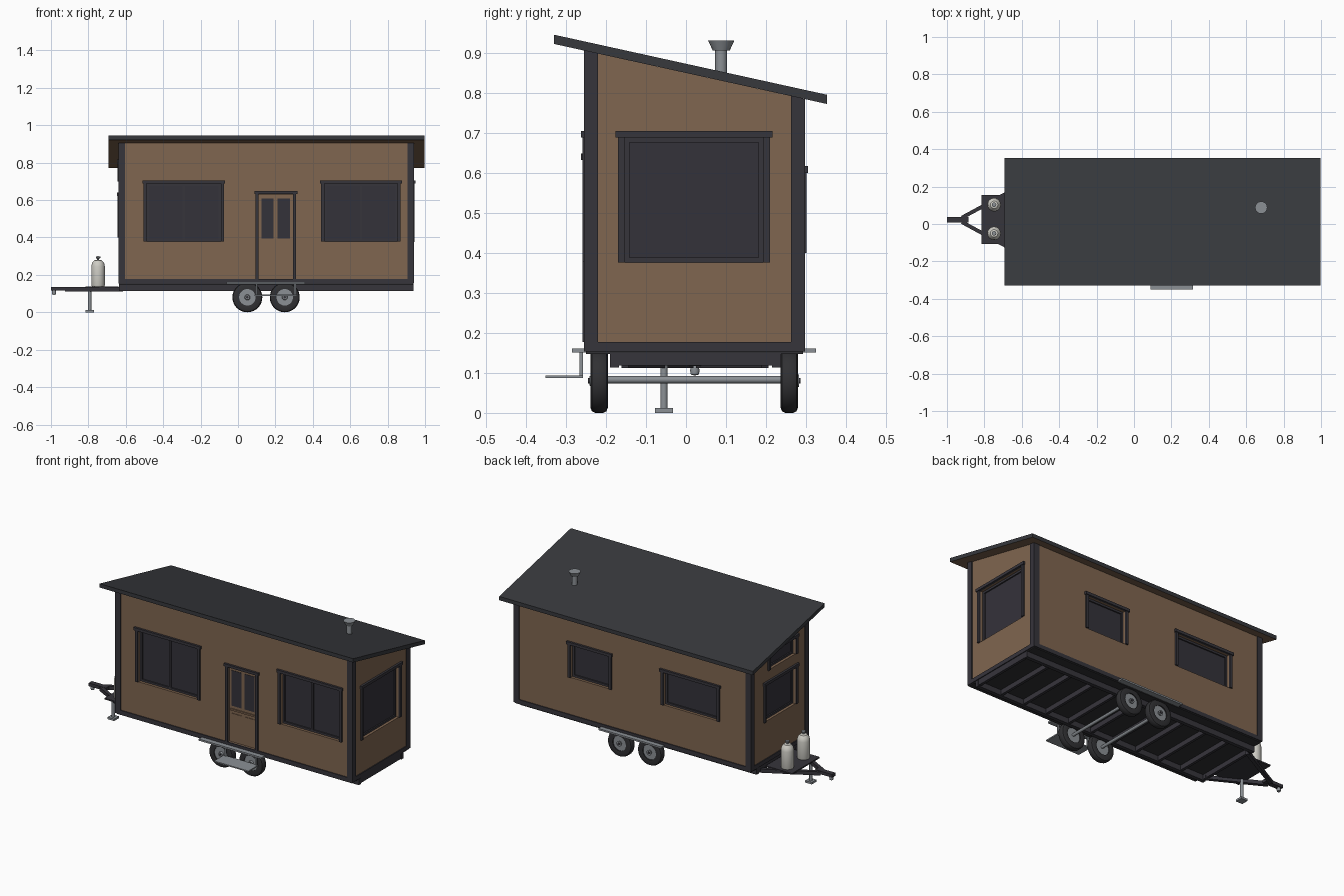
import bpy, bmesh, math
from mathutils import Vector, Matrix

if "Cube" in bpy.data.objects:
    bpy.data.objects.remove(bpy.data.objects["Cube"], do_unlink=True)


def material(name, r, g, b):
    m = bpy.data.materials.new(name)
    m.use_nodes = True
    m.diffuse_color = (r, g, b, 1)
    m.node_tree.nodes["Principled BSDF"].inputs["Base Color"].default_value = (r, g, b, 1)
    return m


WOOD = material("wood_siding", .215, .132, .08)
TRIM = material("dark_trim", .037, .035, .044)
ROOF = material("roof_sheet", .038, .040, .046)
GLASS = material("window_glass", .034, .032, .042)
METAL = material("grey_metal", .26, .28, .30)
RUBBER = material("tyre_rubber", .03, .03, .033)
WHITE = material("tank_paint", .62, .61, .56)


def finish(name, bm, *mats, smooth=False):
    bmesh.ops.recalc_face_normals(bm, faces=bm.faces)
    me = bpy.data.meshes.new(name)
    bm.to_mesh(me)
    bm.free()
    ob = bpy.data.objects.new(name, me)
    bpy.context.collection.objects.link(ob)
    for m in mats:
        me.materials.append(m)
    if smooth:
        bpy.ops.object.select_all(action='DESELECT')
        ob.select_set(True)
        bpy.context.view_layer.objects.active = ob
        bpy.ops.object.shade_smooth_by_angle(angle=math.radians(35))
    return ob


def box(name, x, y, z, mat):
    """Box from (low, high) ranges."""
    bm = bmesh.new()
    bmesh.ops.create_cube(bm, size=1)
    for v in bm.verts:
        v.co = [r[0] + (c + .5) * (r[1] - r[0]) for c, r in zip(v.co, (x, y, z))]
    return finish(name, bm, mat)


def prism(name, yz, x0, x1, *mats):
    """Side profile in y, z extruded along x."""
    bm = bmesh.new()
    face = bm.faces.new([bm.verts.new((x0, y, z)) for y, z in yz])
    ext = bmesh.ops.extrude_face_region(bm, geom=[face])["geom"]
    bmesh.ops.translate(bm, vec=(x1 - x0, 0, 0),
                        verts=[g for g in ext if isinstance(g, bmesh.types.BMVert)])
    return finish(name, bm, *mats)


def lathe(name, profile, loc, mat, axis="Z", sides=24):
    """Profile of (radius, height) spun round an axis."""
    bm = bmesh.new()
    vs = [bm.verts.new((r, 0, h)) for r, h in profile]
    es = [bm.edges.new(p) for p in zip(vs, vs[1:])]
    bmesh.ops.spin(bm, geom=vs + es, axis=(0, 0, 1), cent=(0, 0, 0),
                   angle=math.tau, steps=sides, use_merge=True)
    bmesh.ops.remove_doubles(bm, verts=bm.verts, dist=1e-5)
    if axis == "Y":
        bm.transform(Matrix.Rotation(math.pi / 2, 4, 'X'))
    bm.transform(Matrix.Translation(loc))
    return finish(name, bm, mat, smooth=True)


def beam(name, a, b, width, height, mat):
    a, b = Vector(a), Vector(b)
    bm = bmesh.new()
    bmesh.ops.create_cube(bm, size=1)
    bm.transform(Matrix.Diagonal(((b - a).length, width, height, 1)))
    bm.transform((b - a).to_track_quat('X', 'Z').to_matrix().to_4x4())
    bm.transform(Matrix.Translation((a + b) / 2))
    return finish(name, bm, mat)


# Walls: outer planes of the house
X0, X1, Y0, Y1 = -.635, .935, -.25, .292
FLOOR = .155


def under_roof(y):
    return .922 - (y + .33) * .22


walls = prism("walls", [(Y0, FLOOR), (Y1, FLOOR), (Y1, under_roof(Y1)), (Y0, under_roof(Y0))],
              X0, X1, WOOD)
SIDES = {"front": (1, Y0, -1), "back": (1, Y1, 1), "left": (0, X1, 1), "right": (0, X0, -1)}


def on_wall(name, side, u, z, d, mat):
    """Box on a wall: u along it, d outward from its surface."""
    axis, pos, sign = SIDES[side]
    depth = sorted(pos + sign * k for k in d)
    return box(name, *((depth, u) if axis == 0 else (u, depth)), z, mat)


def cut(side, u, z, depth):
    c = on_wall("opening_cutter", side, u, z, (-depth, .05), WOOD)
    c.hide_render = True
    mod = walls.modifiers.new("opening", 'BOOLEAN')
    mod.object, mod.operation, mod.solver = c, 'DIFFERENCE', 'EXACT'
    bpy.ops.object.select_all(action='DESELECT')
    bpy.context.view_layer.objects.active = walls
    walls.select_set(True)
    bpy.ops.object.modifier_apply(modifier=mod.name)
    bpy.data.objects.remove(c, do_unlink=True)


def casing(name, side, u0, u1, z0, z1, t):
    """Side boards and a wider header."""
    for label, u in (("a", (u0, u0 + t)), ("b", (u1 - t, u1))):
        on_wall(f"{name}_side_board_{label}", side, u, (z0, z1 - t), (-.002, .009), TRIM)
    on_wall(name + "_header", side, (u0 - .006, u1 + .006), (z1 - t, z1), (-.002, .013), TRIM)


def window(name, side, u0, u1, z0, z1, divided=False):
    t = .017
    a, b, top, s = u0 + t, u1 - t, z1 - t, .012
    cut(side, (a, b), (z0, top), .03)
    casing(name, side, u0, u1, z0, z1, t)
    on_wall(name + "_glass", side, (a, b), (z0, top), (-.031, -.024), GLASS)
    bars = [((a, a + s), (z0, top)), ((b - s, b), (z0, top)),
            ((a + s, b - s), (z0, z0 + s)), ((a + s, b - s), (top - s, top))]
    if divided:
        mid = (a + b) / 2
        bars.append(((mid - s / 2, mid + s / 2), (z0 + s, top - s)))
    for u, z in bars:
        on_wall(name + "_sash", side, u, z, (-.03, -.016), TRIM)


window("front_window_a", "front", -.505, -.075, .378, .705, True)
window("front_window_b", "front", .445, .87, .378, .705, True)
window("end_window", "left", -.17, .21, .376, .705)
window("back_window_a", "back", .29, .58, .40, .617)
window("back_window_b", "back", -.43, -.04, .40, .617)
window("hitch_end_window", "right", -.15, .17, .40, .64)
window("loft_window", "right", -.15, .13, .70, .818)

# Door
cut("front", (.11, .295), (.177, .63), .022)
casing("door", "front", .094, .311, .177, .648, .016)
on_wall("door_panel", "front", (.11, .295), (.177, .63), (-.023, -.012), WOOD)
for u in (.125, .212):
    on_wall("door_glass", "front", (u, u + .066), (.395, .608), (-.014, -.010), GLASS)
    on_wall("door_lower_panel", "front", (u, u + .066), (.21, .35), (-.014, -.009), WOOD)
on_wall("door_ledge", "front", (.12, .285), (.368, .378), (-.014, -.005), WOOD)

# Corner boards and base boards
for side, (lo, hi) in {"front": (X0, X1), "back": (X0, X1),
                       "left": (Y0, Y1), "right": (Y0, Y1)}.items():
    on_wall(side + "_base_board", side, (lo, hi), (FLOOR - .002, .177), (-.002, .005), TRIM)
for x0, x1 in ((X0 - .005, X0 + .03), (X1 - .03, X1 + .005)):
    for y0, y1 in ((Y0 - .005, Y0 + .03), (Y1 - .03, Y1 + .005)):
        prism("corner_post", [(y0, FLOOR - .002), (y1, FLOOR - .002),
                              (y1, under_roof(y1)), (y0, under_roof(y0))], x0, x1, TRIM)

# Roof: dark sheet with a timber underside
roof = prism("roof", [(-.33, .922), (.352, .772), (.352, .795), (-.33, .945)],
             -.692, .998, ROOF, WOOD)
for p in roof.data.polygons:
    p.material_index = int(p.normal.z < -.8)

# Chimney
lathe("chimney", [(0, .82), (.015, .82), (.015, .905), (.021, .905), (.033, .931), (0, .931)],
      (.68, .088, 0), METAL, sides=16)

# Chassis
box("floor_pan", (X0, X1), (Y0, Y1), (.147, .156), RUBBER)
for y in (-.19, .215):
    box("chassis_rail", (-.637, .938), (y, y + .022), (.114, .15), TRIM)
for i in range(11):
    x = -.635 + i * .1555
    box("cross_member", (x, x + .016), (-.17, .217), (.118, .15), TRIM)

# Wheels, axles and mudguards
for x in (.05, .25):
    lathe("axle", [(0, -.26), (.009, -.26), (.009, .26), (0, .26)], (x, .021, .083), METAL, "Y", 12)
    for y, out in ((-.217, -1), (.258, 1)):
        lathe("tyre", [(.044, -.02), (.066, -.022), (.076, -.018), (.08, -.01), (.08, .01),
                       (.076, .018), (.066, .022), (.044, .02), (.044, -.02)],
              (x, y, .08), RUBBER, "Y", 32)
        lathe("wheel_rim", [(0, -.014), (.045, -.014), (.045, .014), (0, .014)],
              (x, y, .08), METAL, "Y")
        lathe("wheel_hub", [(0, -.006), (.016, -.006), (.012, .006), (0, .006)],
              (x, y + out * .018, .08), METAL, "Y", 12)
        lathe("hub_cap", [(0, -.003), (.007, -.003), (.007, .003), (0, .003)],
              (x, y + out * .025, .08), TRIM, "Y", 12)
box("front_mudguard", (-.062, .357), (-.285, -.19), (.151, .161), METAL)
box("back_mudguard", (-.062, .357), (.235, .325), (.151, .161), METAL)

# Entry step
box("step_tread", (.087, .315), (-.351, -.258), (.087, .094), METAL)
for x in (.095, .3):
    box("step_bracket", (x, x + .01), (-.266, -.258), (.09, .155), METAL)

# Towing frame
for s in (-1, 1):
    beam("tow_arm", (-.62, .022 + s * .175, .123), (-.92, .022 + s * .012, .123), .02, .022, TRIM)
box("tow_tongue", (-1, -.885), (.007, .037), (.117, .136), TRIM)
lathe("tow_coupler", [(0, .093), (.01, .096), (.012, .106), (.009, .118), (0, .118)],
      (-.984, .022, 0), METAL, sides=12)
box("tank_tray", (-.815, -.64), (-.107, .155), (.13, .138), TRIM)
lathe("jack_post", [(0, .008), (.009, .008), (.009, .13), (0, .13)], (-.793, -.055, 0), METAL, sides=12)
box("jack_foot", (-.815, -.771), (-.078, -.033), (0, .012), METAL)

# Gas tanks
for y in (-.05, .103):
    lathe("gas_tank", [(0, .137), (.033, .137), (.036, .145), (.036, .245), (.032, .264),
                       (.02, .278), (0, .282)], (-.748, y, 0), WHITE)
    lathe("tank_valve", [(0, .275), (.006, .275), (.006, .288), (.012, .289), (.012, .298), (0, .3)],
          (-.748, y, 0), METAL, sides=10)
